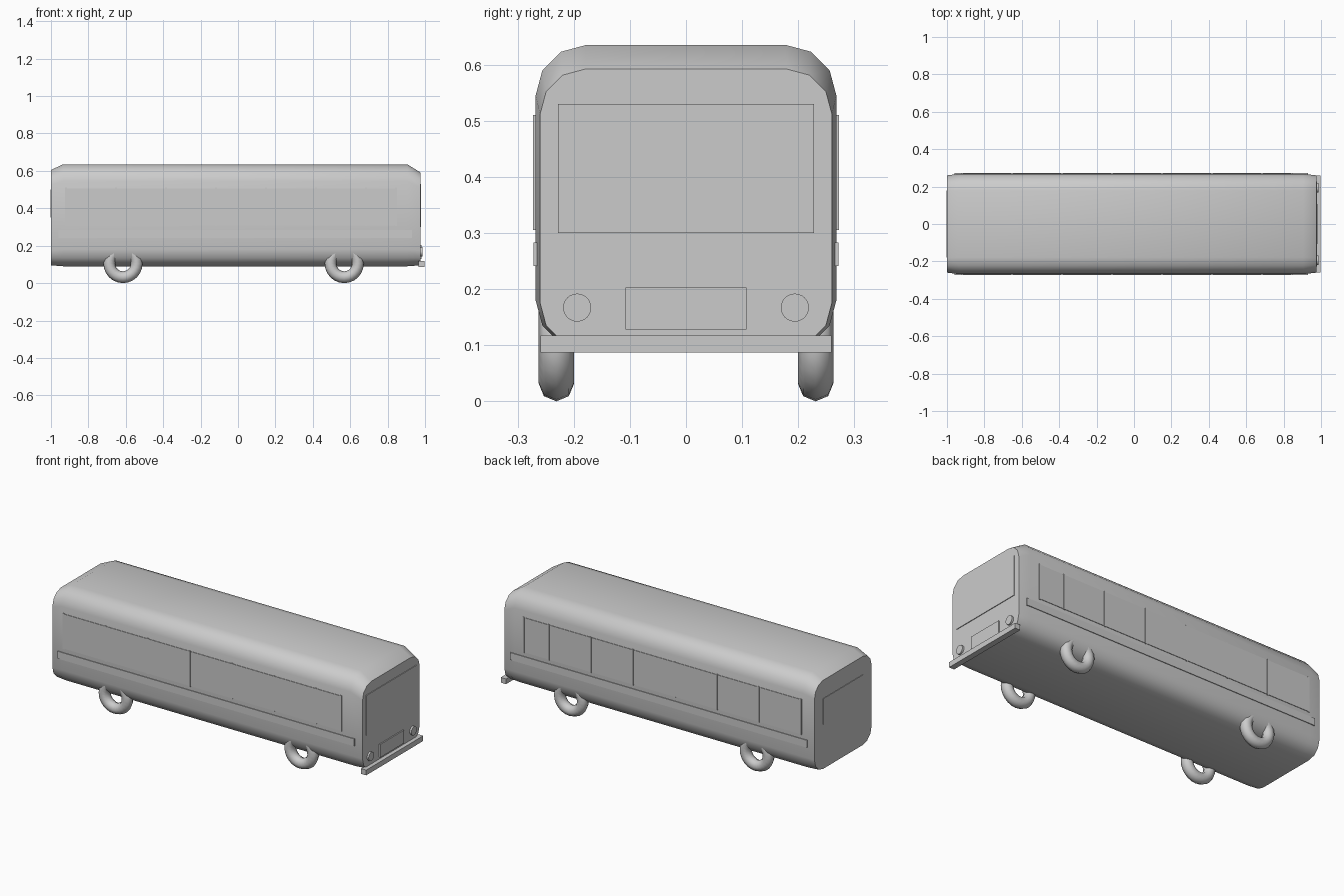
import bpy, bmesh, math
from math import radians, cos, sin

if "Cube" in bpy.data.objects:
    bpy.data.objects.remove(bpy.data.objects["Cube"])


def finish(bm, name, smooth=None):
    bmesh.ops.recalc_face_normals(bm, faces=bm.faces)
    me = bpy.data.meshes.new(name)
    bm.to_mesh(me)
    bm.free()
    ob = bpy.data.objects.new(name, me)
    bpy.context.collection.objects.link(ob)
    if smooth:
        bpy.ops.object.select_all(action='DESELECT')
        ob.select_set(True)
        bpy.context.view_layer.objects.active = ob
        bpy.ops.object.shade_smooth_by_angle(angle=radians(smooth))
    return ob


def box(name, x, y, z):
    """Box from (min, max) pairs."""
    bm = bmesh.new()
    bmesh.ops.create_cube(bm, size=1)
    for v in bm.verts:
        for i, (a, b) in enumerate((x, y, z)):
            v.co[i] = (a + b) / 2 + v.co[i] * (b - a)
    return finish(bm, name)


def section(x, hw, z0, z1, r):
    """Rounded rectangle with three-segment corners in the YZ plane."""
    corners = ((1, 1, 0), (-1, 1, 90), (-1, -1, 180), (1, -1, 270))
    pts = []
    for sy, sz, a0 in corners:
        cy, cz = sy * (hw - r), (z1 - r if sz > 0 else z0 + r)
        for k in range(4):
            a = radians(a0 + 30 * k)
            pts.append((x, cy + r * cos(a), cz + r * sin(a)))
    return pts


def loft(name, rings, smooth):
    bm = bmesh.new()
    rows = [[bm.verts.new(p) for p in ring] for ring in rings]
    n = len(rows[0])
    for a, b in zip(rows, rows[1:]):
        for i in range(n):
            j = (i + 1) % n
            bm.faces.new((a[i], a[j], b[j], b[i]))
    bm.faces.new(rows[0])
    bm.faces.new(rows[-1])
    return finish(bm, name, smooth)


# Body shell with tapered ends
loft("bus_body", [
    section(-1.0, 0.26, 0.095, 0.605, 0.08),
    section(-0.935, 0.268, 0.09, 0.635, 0.09),
    section(0.905, 0.268, 0.09, 0.635, 0.09),
    section(0.975, 0.26, 0.095, 0.592, 0.08)], 40)

# Side windows, posts and trim stripes
posts = [-0.92, -0.652, -0.385, -0.118, 0.15, 0.418, 0.685, 0.845]
for s, side in ((-1, "right"), (1, "left")):
    def span(a, b):
        return tuple(sorted((s * a, s * b)))
    for i, (a, b) in enumerate(zip(posts, posts[1:])):
        box(f"{side}_window_{i + 1}", (a + 0.004, b - 0.004), span(0.26, 0.271), (0.308, 0.507))
    for i, x in enumerate(posts):
        box(f"{side}_window_post_{i + 1}", (x - 0.005, x + 0.005), span(0.26, 0.273), (0.305, 0.51))
    box(f"{side}_stripe", (-0.96, 0.93), span(0.255, 0.272), (0.241, 0.283))

# Front and rear fittings
box("windshield", (0.965, 0.979), (-0.228, 0.228), (0.30, 0.53))
box("rear_window", (-1.003, -0.99), (-0.18, 0.18), (0.35, 0.50))
box("grille", (0.965, 0.982), (-0.108, 0.108), (0.128, 0.203))
box("front_bumper", (0.965, 0.998), (-0.259, 0.259), (0.087, 0.117))
for s, side in ((-1, "right"), (1, "left")):
    bpy.ops.mesh.primitive_cylinder_add(vertices=24, radius=0.025, depth=0.025,
                                        location=(0.973, s * 0.194, 0.167),
                                        rotation=(0, radians(90), 0))
    bpy.context.object.name = f"{side}_headlight"

# Ring-shaped tyres
for x, end in ((-0.615, "rear"), (0.568, "front")):
    for s, side in ((-1, "right"), (1, "left")):
        bpy.ops.mesh.primitive_torus_add(major_radius=0.073, minor_radius=0.0315,
                                         major_segments=24, minor_segments=8,
                                         location=(x, s * 0.231, 0.1045),
                                         rotation=(radians(90), 0, 0))
        bpy.context.object.name = f"{end}_{side}_tyre"
        bpy.ops.object.shade_smooth_by_angle(angle=radians(60))
